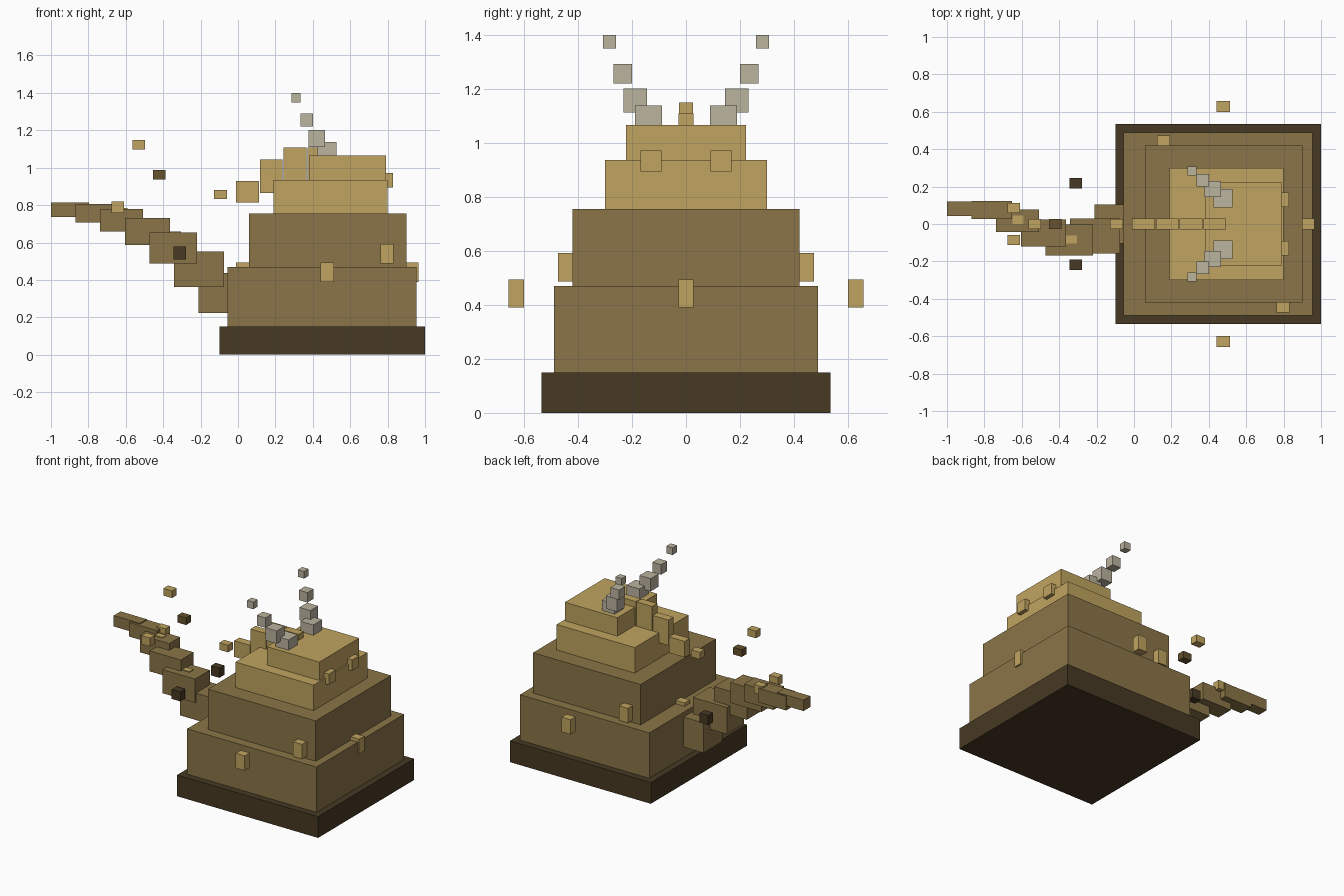
import bpy
import bmesh
from mathutils import Vector

default_cube = bpy.data.objects.get("Cube")
if default_cube:
    bpy.data.objects.remove(default_cube, do_unlink=True)


def linear(channel):
    value = channel / 255
    return value / 12.92 if value <= 0.04045 else ((value + 0.055) / 1.055) ** 2.4


def make_material(name, red, green, blue):
    material = bpy.data.materials.new(name)
    colour = (linear(red), linear(green), linear(blue), 1)
    material.use_nodes = True
    material.diffuse_color = colour
    shader = next(n for n in material.node_tree.nodes if n.type == "BSDF_PRINCIPLED")
    shader.inputs["Base Color"].default_value = colour
    return material


tan = make_material("tan", 192, 164, 96)
brown = make_material("brown", 138, 117, 71)
umber = make_material("umber", 102, 82, 46)
dark_brown = make_material("dark brown", 71, 57, 35)
bone = make_material("bone grey", 187, 179, 159)


def box(name, material, centre, size):
    """Add a flat-faced block from its centre and full dimensions."""
    mesh = bpy.data.meshes.new(name)
    bm = bmesh.new()
    bmesh.ops.create_cube(bm, size=1)
    bmesh.ops.scale(bm, vec=Vector(size), verts=bm.verts)
    bm.to_mesh(mesh)
    bm.free()
    mesh.materials.append(material)
    block = bpy.data.objects.new(name, mesh)
    block.location = centre
    bpy.context.collection.objects.link(block)
    return block


def mirrored_boxes(name, material, centre, size):
    """Add the same block on both sides of the body."""
    x, y, z = centre
    for side, direction in (("near", -1), ("far", 1)):
        box(f"{name}_{side}", material, (x, direction * y, z), size)


# Stepped body: each tier rests on the one before
tiers = (
    ("base_slab", dark_brown, -0.10, 1.0, 1.07, 0.15),
    ("lower_body", brown, -0.055, 0.955, 0.976, 0.32),
    ("upper_body", brown, 0.06, 0.90, 0.84, 0.285),
    ("neck_tier", tan, 0.19, 0.80, 0.60, 0.18),
    ("head_tier", tan, 0.38, 0.79, 0.444, 0.13),
)
floor = 0
for name, material, back, front, width, height in tiers:
    box(name, material, ((back + front) / 2, 0, floor + height / 2),
        (front - back, width, height))
    floor += height

# Eyes
mirrored_boxes("eye", tan, (0.79, 0.13, 0.932), (0.075, 0.078, 0.077))

# Horns: blocks shrinking as they rise and spread
horn_blocks = (
    ((0.476, 0.138, 1.085), 0.1),
    ((0.421, 0.188, 1.156), 0.086),
    ((0.368, 0.234, 1.255), 0.067),
    ((0.311, 0.283, 1.374), 0.048),
)
for number, (centre, width) in enumerate(horn_blocks, start=1):
    mirrored_boxes(f"horn_block_{number}", bone, centre,
                   (width, width, width * 1.05))

# Crest along the middle of the back
crest_spans = ((0.815, 0.928), (0.865, 1.045), (0.92, 1.107), (0.93, 1.107))
for number, (bottom, top) in enumerate(crest_spans):
    box(f"crest_block_{number + 1}", tan,
        (0.051 + number * 0.127, 0, (bottom + top) / 2),
        (0.122, 0.057, top - bottom))

# Tail: tapering blocks that curve up and sway sideways
tail_path = (
    (0, 0.33), (-0.064, 0.457), (-0.085, 0.571), (-0.048, 0.66),
    (0.018, 0.719), (0.075, 0.757), (0.081, 0.775),
)
for number, (sway, height) in enumerate(tail_path):
    taper = number * 0.0225
    box(f"tail_segment_{number + 1}", brown,
        (-0.07 - number * 0.138, sway, height),
        (0.28 - number * 0.0125, 0.211 - taper, 0.212 - taper))

# Studs around the body
stud = (0.07, 0.057, 0.104)
mirrored_boxes("side_stud", tan, (0.477, 0.628, 0.442), stud)
box("front_stud", tan, (0.931, 0, 0.442), stud)
box("rear_stud", tan, (0.025, 0, 0.442), stud)
box("shoulder_stud_near", tan, (0.796, -0.445, 0.539), stud)
box("shoulder_stud_far", tan, (0.157, 0.445, 0.539), stud)

# Small spikes on the tail and its pair of dark side blocks
chip = (0.067, 0.053, 0.06)
mirrored_boxes("tail_spike", tan, (-0.642, 0.085, 0.788), chip)
box("tail_top_spike", tan, (-0.62, 0.022, 0.755), (0.06, 0.045, 0.06))
box("tail_middle_spike", tan, (-0.335, -0.083, 0.63), (0.06, 0.043, 0.06))
mirrored_boxes("tail_side_block", dark_brown, (-0.312, 0.218, 0.544),
               (0.067, 0.055, 0.067))

# Floating chips above the tail
for name, material, x, z in (("low", tan, -0.093, 0.857),
                             ("middle", umber, -0.421, 0.962),
                             ("high", tan, -0.531, 1.123)):
    box(f"floating_chip_{name}", material, (x, 0, z), (0.068, 0.053, 0.05))
